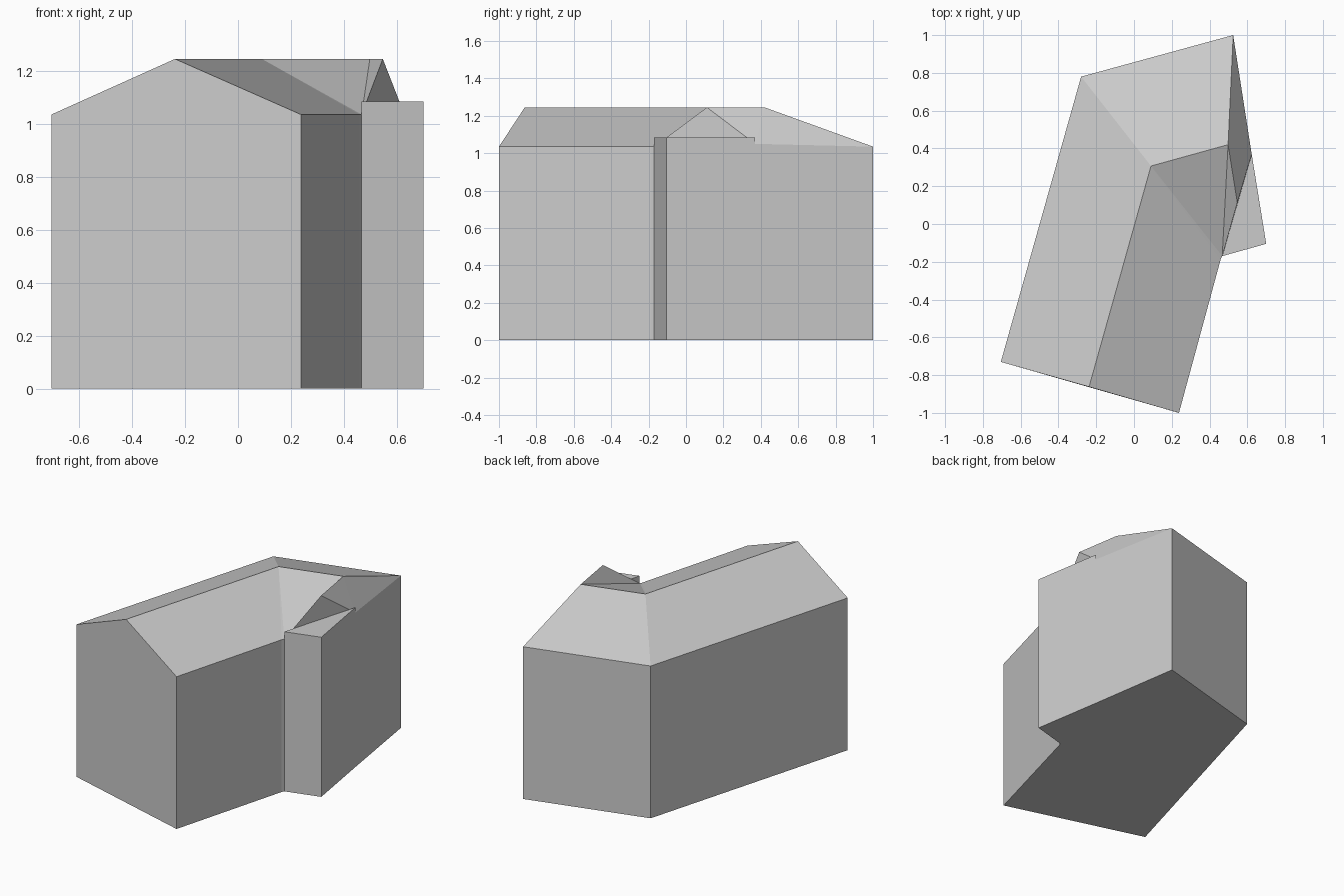
import bpy
import bmesh

cube = bpy.data.objects.get("Cube")
if cube:
    bpy.data.objects.remove(cube, do_unlink=True)

grey = bpy.data.materials.new("plain_grey")
grey.use_nodes = True
colour = (0.6, 0.6, 0.6, 1)
grey.diffuse_color = colour
grey.node_tree.nodes["Principled BSDF"].inputs["Base Color"].default_value = colour

EAVE, RIDGE, BAY_TOP = 1.035, 1.245, 1.085


def at(point, z):
    return (point[0], point[1], z)


def build(name, polygons, closed):
    """Make a flat-shaded object from polygons and weld shared corners."""
    bm = bmesh.new()
    for polygon in polygons:
        bm.faces.new([bm.verts.new(p) for p in polygon])
    bmesh.ops.remove_doubles(bm, verts=bm.verts, dist=0.0005)
    if closed:
        bmesh.ops.recalc_face_normals(bm, faces=bm.faces)
    mesh = bpy.data.meshes.new(name)
    bm.to_mesh(mesh)
    bm.free()
    mesh.materials.append(grey)
    obj = bpy.data.objects.new(name, mesh)
    bpy.context.collection.objects.link(obj)
    return obj


# Plan corners, counter-clockwise from the front
front_left = (-0.705, -0.73)
front_right = (0.238, -1.0)
notch = (0.459, -0.187)
bay_inner = (0.467, -0.17)
bay_corner = (0.70, -0.105)
bay_back = (0.623, 0.37)
back_right = (0.525, 1.0)
back_left = (-0.28, 0.78)

# Eave corners
fl, fr, nt, bi, br, bl = (at(p, EAVE) for p in (
    front_left, front_right, notch, bay_inner, back_right, back_left))
bb = at(bay_back, 1.05)

# Ridge points
ridge_front = (-0.238, -0.862, RIDGE)
ridge_bend = (0.09, 0.307, RIDGE)
ridge_end = (0.498, 0.42, RIDGE)
gable_peak = (0.547, 0.112, RIDGE)

# Walls: two of them rise to a gable peak
eaves = [fl, fr, nt, bi, bb, br, bl]
peaks = {0: ridge_front, 3: gable_peak}
wall_faces = [[at(p, 0) for p in reversed(eaves)]]
for i, a in enumerate(eaves):
    b = eaves[(i + 1) % len(eaves)]
    top = [b, peaks[i], a] if i in peaks else [b, a]
    wall_faces.append([at(a, 0), at(b, 0)] + top)
build("walls", wall_faces, False)

# Roof slopes, with a valley at the bend and a short gabled wing
build("roof", [
    [fl, ridge_front, ridge_bend, bl],
    [bl, ridge_bend, ridge_end, br],
    [fr, nt, ridge_bend, ridge_front],
    [nt, bi, ridge_bend],
    [bi, ridge_end, ridge_bend],
    [bi, gable_peak, ridge_end],
    [ridge_end, gable_peak, bb],
    [ridge_end, bb, br],
], False)

# Flat-topped triangular bay against the gable
plan = [bay_inner, bay_corner, bay_back]
bay_faces = [[at(p, 0) for p in reversed(plan)], [at(p, BAY_TOP) for p in plan]]
for i, a in enumerate(plan):
    b = plan[(i + 1) % len(plan)]
    bay_faces.append([at(a, 0), at(b, 0), at(b, BAY_TOP), at(a, BAY_TOP)])
build("flat_bay", bay_faces, True)
